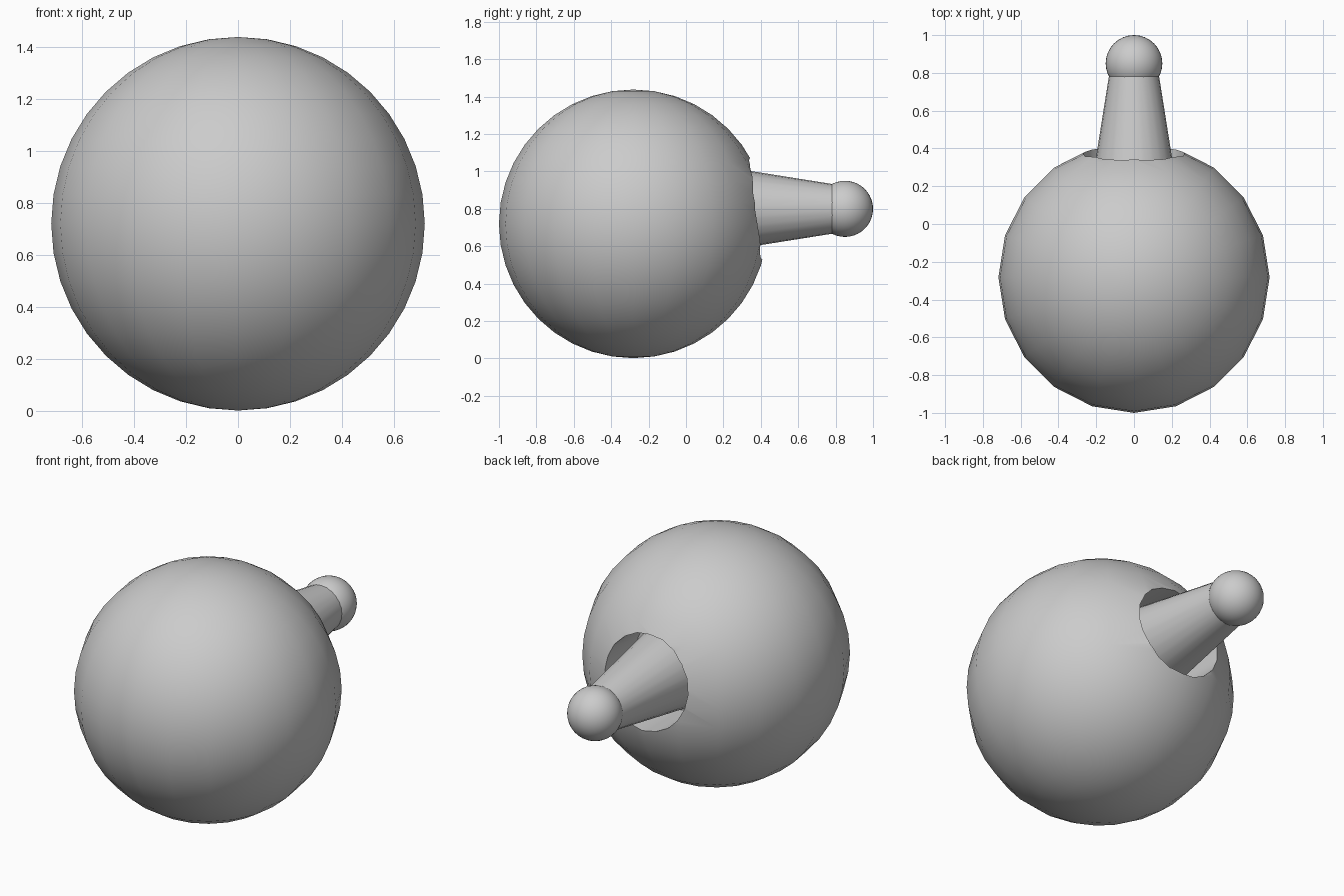
import bpy
from math import pi, radians

if "Cube" in bpy.data.objects:
    bpy.data.objects.remove(bpy.data.objects["Cube"])

BODY_R, BODY_Y, BODY_Z = 0.718, -0.282, 0.72
AXIS_Z = 0.80          # height of the stem axis
FLOOR_Y = 0.08         # depth of the socket


def finish(obj, name):
    obj.name = name
    bpy.ops.object.shade_smooth_by_angle(angle=radians(30))
    return obj


def along_y(y0, y1, r0, r1, sides):
    """Cone or cylinder running along +y from y0 to y1."""
    bpy.ops.mesh.primitive_cone_add(
        vertices=sides, radius1=r0, radius2=r1, depth=y1 - y0,
        location=(0, (y0 + y1) / 2, AXIS_Z), rotation=(-pi / 2, 0, 0))
    return bpy.context.object


# Socket cutter
cutter = along_y(FLOOR_Y, 1.0, 0.272, 0.272, 20)
cutter.name = "socket_cutter"

# Large round body with the socket cut into its back
bpy.ops.mesh.primitive_uv_sphere_add(
    segments=20, ring_count=20, radius=BODY_R, location=(0, BODY_Y, BODY_Z))
body = bpy.context.object
cut = body.modifiers.new("socket", 'BOOLEAN')
cut.operation = 'DIFFERENCE'
cut.solver = 'EXACT'
cut.object = cutter
bpy.ops.object.modifier_apply(modifier=cut.name)
finish(body, "round_body")
bpy.data.objects.remove(cutter, do_unlink=True)

# Tapered stem rising from the socket floor
stem = along_y(FLOOR_Y - 0.01, 0.80, 0.246, 0.130, 24)
finish(stem, "tapered_stem")

# Ball on the end of the stem
bpy.ops.mesh.primitive_uv_sphere_add(
    segments=32, ring_count=20, radius=0.15, location=(0, 0.85, AXIS_Z))
finish(bpy.context.object, "end_ball")
